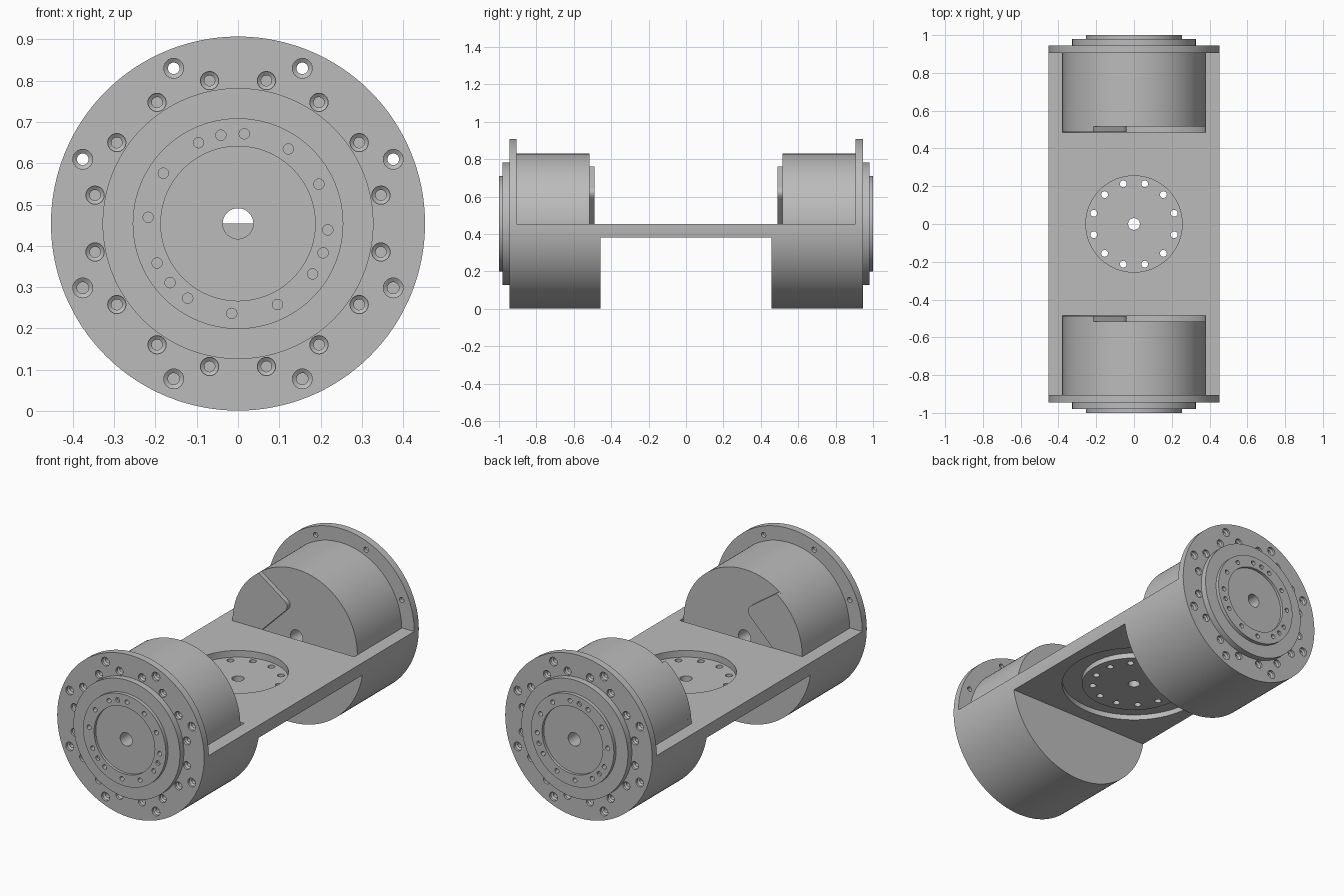
import bpy, bmesh, math
from mathutils import Matrix, Vector

AXIS = 0.454      # height of the long axis
R = 0.453         # outer radius
SEG = 128

cube = bpy.data.objects.get("Cube")
if cube:
    bpy.data.objects.remove(cube, do_unlink=True)

grey = bpy.data.materials.new("machined grey")
grey.use_nodes = True
colour = (0.5, 0.5, 0.5, 1)
grey.diffuse_color = colour
grey.node_tree.nodes["Principled BSDF"].inputs["Base Color"].default_value = colour
parts = []


def lathe(bm, profile, matrix, seg):
    """Spin a closed (radius, height) outline about local z and place it."""
    rings = []
    for r, h in profile:
        if r == 0:
            rings.append([bm.verts.new(matrix @ Vector((0, 0, h)))] * seg)
        else:
            rings.append([bm.verts.new(matrix @ Vector((r * math.cos(a), r * math.sin(a), h)))
                          for a in (math.tau * i / seg for i in range(seg))])
    for k, ring in enumerate(rings):
        nxt = rings[(k + 1) % len(rings)]
        for i in range(seg):
            j = (i + 1) % seg
            quad = list(dict.fromkeys([ring[i], ring[j], nxt[j], nxt[i]]))
            if len(quad) > 2:
                bm.faces.new(quad)


def box(bm, size, centre):
    bmesh.ops.create_cube(bm, size=1, matrix=Matrix.Translation(centre) @ Matrix.Diagonal((*size, 1)))


def finish(bm, name):
    bmesh.ops.recalc_face_normals(bm, faces=bm.faces)
    mesh = bpy.data.meshes.new(name)
    bm.to_mesh(mesh)
    bm.free()
    mesh.materials.append(grey)
    ob = bpy.data.objects.new(name, mesh)
    bpy.context.collection.objects.link(ob)
    return ob


def cut(ob, bm):
    """Subtract the cutter mesh from the object and bake the result."""
    cutter = finish(bm, "cutter")
    cutter.hide_render = True
    mod = ob.modifiers.new("cut", 'BOOLEAN')
    mod.operation, mod.solver, mod.object = 'DIFFERENCE', 'EXACT', cutter
    baked = bpy.data.meshes.new_from_object(ob.evaluated_get(bpy.context.evaluated_depsgraph_get()))
    ob.modifiers.clear()
    ob.data = baked
    bpy.data.objects.remove(cutter, do_unlink=True)


def rod(r, a, b):
    return [(0, a), (r, a), (r, b), (0, b)]


def along_y(side):
    """Local z becomes the outward end direction; local y stays up."""
    return Matrix(((1, 0, 0, 0), (0, 0, side, 0), (0, 1, 0, AXIS), (0, 0, 0, 1)))


# Frame: a round bar milled down to a plate with two half-round cradles
bm = bmesh.new()
lathe(bm, rod(R, -0.905, 0.905), along_y(1), SEG)
frame = finish(bm, "frame")
parts.append(frame)

bm = bmesh.new()
box(bm, (2, 3, 1), (0, 0, AXIS + 0.5))
cut(frame, bm)
bm = bmesh.new()
box(bm, (2, 0.914, 1), (0, 0, 0.38 - 0.5))
cut(frame, bm)
bm = bmesh.new()
for side in (-1, 1):
    lathe(bm, rod(0.378, 0.485, 0.95), along_y(side), SEG)
cut(frame, bm)

# Central seat: round recess on top, annular groove beneath, bolt circle
bm = bmesh.new()
up = Matrix.Identity(4)
lathe(bm, rod(0.255, 0.417, 0.6), up, SEG)
lathe(bm, [(0.275, 0.3), (0.38, 0.3), (0.38, 0.41), (0.275, 0.41)], up, SEG)
cut(frame, bm)
bm = bmesh.new()
lathe(bm, rod(0.031, 0.3, 0.6), up, 32)
for i in range(12):
    a = math.radians(15 + 30 * i)
    lathe(bm, rod(0.018, 0.3, 0.6), Matrix.Translation((0.22 * math.cos(a), 0.22 * math.sin(a), 0)), 24)
cut(frame, bm)

# Flange bolt hole: chamfered mouth, counterbore, then the shank
BOLT = [(0, 0.885), (0.014, 0.885), (0.014, 0.925), (0.024, 0.932), (0.024, 0.96), (0, 0.96)]

for side, label in ((-1, "front"), (1, "back")):
    m = along_y(side)

    # Actuator: housing, flange, stepped output hub and hollow shaft
    bm = bmesh.new()
    lathe(bm, [(0.037, 0.515), (0.375, 0.515), (0.375, 0.905), (R, 0.905), (R, 0.945),
               (0.328, 0.945), (0.328, 0.98), (0.255, 0.98), (0.255, 1.0),
               (0.187, 1.0), (0.187, 0.985), (0.037, 0.985)], m, SEG)
    actuator = finish(bm, label + "_actuator")
    parts.append(actuator)

    bm = bmesh.new()

    def ring_of_holes(profile, radius, start, count):
        for i in range(count):
            a = math.radians(start + 360 * i / count)
            lathe(bm, profile, m @ Matrix.Translation((radius * math.cos(a), radius * math.sin(a), 0)), 24)

    ring_of_holes(BOLT, 0.407, 22.5, 8)
    ring_of_holes([(r * 0.92, h) for r, h in BOLT], 0.353, 11.25, 16)
    ring_of_holes(rod(0.0125, 0.96, 1.05), 0.218, 26, 12)
    ring_of_holes(rod(0.0125, 0.985, 1.05), 0.218, 101, 3)
    cut(actuator, bm)

    # Raised cover on the inner face, with one rounded corner
    outline = []
    for i in range(25):
        a = math.radians(188 - (188 - 125) * i / 24)
        outline.append(Vector((0.375 * math.cos(a), 0.375 * math.sin(a))))
    corner, foot = Vector((-0.02, 0.17)), Vector((-0.24, -0.05))
    p = corner + (outline[-1] - corner).normalized() * 0.05
    q = corner + (foot - corner).normalized() * 0.05
    for i in range(9):
        t = i / 8
        outline.append(p * (1 - t) ** 2 + corner * 2 * t * (1 - t) + q * t * t)
    outline.append(foot)
    bm = bmesh.new()
    face = bm.faces.new([bm.verts.new(m @ Vector((v.x, v.y, 0.488))) for v in outline])
    grown = bmesh.ops.extrude_face_region(bm, geom=[face])["geom"]
    bmesh.ops.translate(bm, vec=(0, side * 0.03, 0),
                        verts=[g for g in grown if isinstance(g, bmesh.types.BMVert)])
    parts.append(finish(bm, label + "_inner_cover"))

# Smooth the round walls and keep machined edges sharp
bpy.ops.object.select_all(action='DESELECT')
for ob in parts:
    ob.select_set(True)
bpy.context.view_layer.objects.active = frame
bpy.ops.object.shade_smooth_by_angle(angle=math.radians(30))
